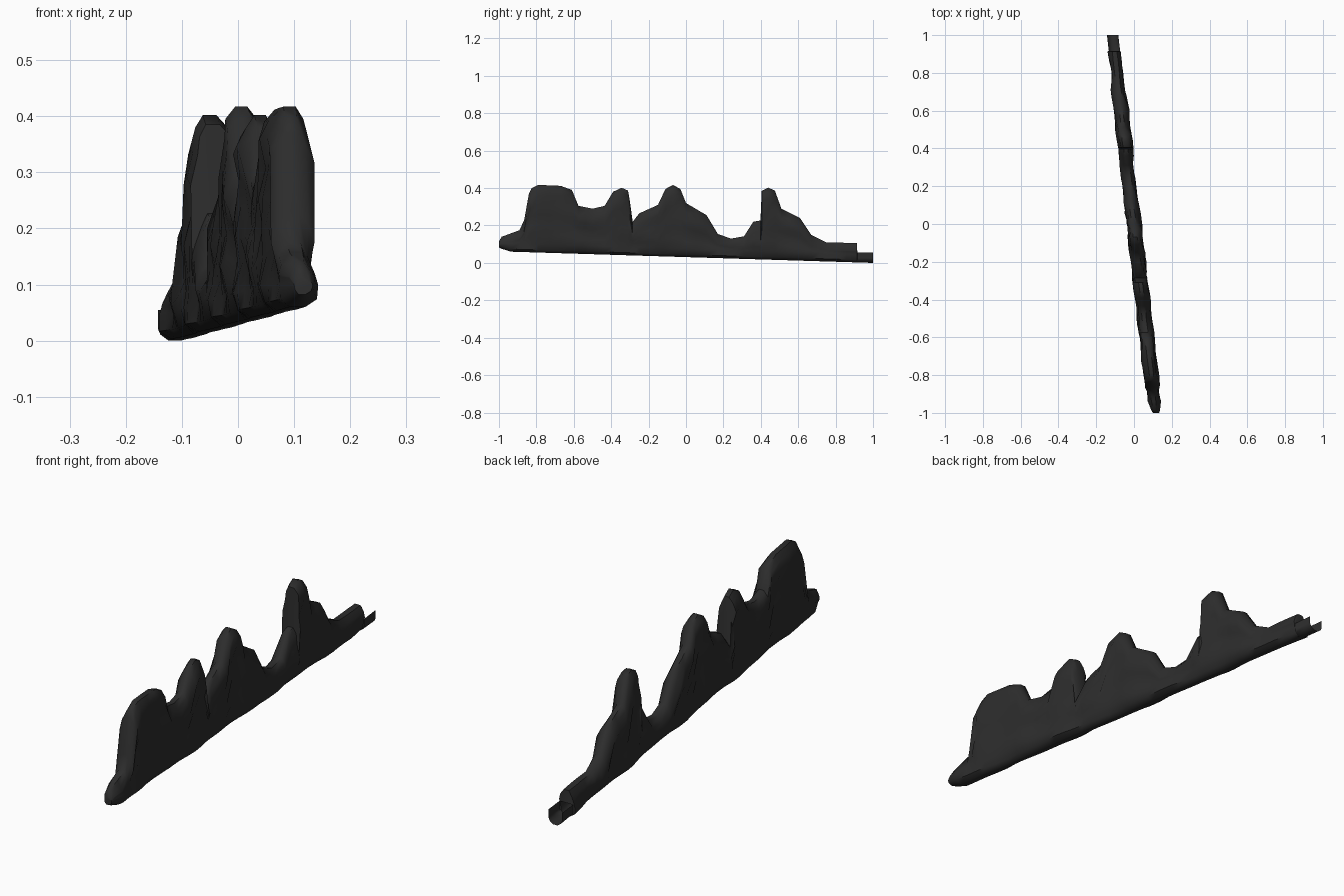
import bpy, bmesh, math

if "Cube" in bpy.data.objects:
    bpy.data.objects.remove(bpy.data.objects["Cube"])

# dark rock colour
rock = bpy.data.materials.new("charcoal rock")
rock.diffuse_color = (0.026, 0.026, 0.026, 1)
rock.use_nodes = True
rock.node_tree.nodes["Principled BSDF"].inputs["Base Color"].default_value = rock.diffuse_color

# skyline of the ridge: (y, height)
SKY = [(-1, .115), (-.985, .14), (-.89, .175), (-.865, .23), (-.84, .37), (-.825, .4),
       (-.79, .417), (-.67, .412), (-.61, .39), (-.575, .305), (-.5, .29), (-.435, .305),
       (-.39, .38), (-.345, .402), (-.31, .387), (-.3, .33), (-.285, .22), (-.25, .265),
       (-.15, .31), (-.11, .395), (-.07, .417), (-.03, .395), (0, .32), (.11, .255),
       (.17, .155), (.24, .13), (.31, .142), (.36, .22), (.398, .227), (.405, .385),
       (.44, .402), (.475, .387), (.51, .29), (.61, .24), (.67, .15), (.75, .11),
       (.914, .106), (.916, .055), (1, .055)]

# add in-between columns so the sides can ripple
cols = []
for (y0, z0), (y1, z1) in zip(SKY, SKY[1:]):
    n = max(1, math.ceil((y1 - y0) / 0.07))
    cols += [(y0 + (y1 - y0) * i / n, z0 + (z1 - z0) * i / n) for i in range(n)]
cols.append(SKY[-1])


def half_section(y, top, side):
    """Points of one flank from the foot up to the crest."""
    low = 0.031 - 0.031 * y
    tip = 1.0
    if y < -0.95:                       # tapered nose at the front
        tip = 0.45 + 0.55 * (y + 1) / 0.05
        low += 0.02 * (1 - (y + 1) / 0.05)
    h = top - low
    trough = y > 0.915
    c1, c2 = min(0.022, h * .25), min(0.055, h * .4)
    levels = [(low, .35), (low + min(.014, h * .2), .85)]
    a, b = low + min(.045, h * .4), top - c2
    levels += [(a + (b - a) * i / 5, 1) for i in range(6)]
    levels += [(top - c1, 1 if trough else .75), (top, 1 if trough else .32)]
    pts = []
    for z, k in levels:
        phase = 0.17 if side > 0 else 0.205
        wave = 0.0065 * math.cos(2 * math.pi * (z - phase) / 0.133 + 13 * (y + 0.8) * side)
        wave += 0.003 * math.sin(31 * y + side)
        w = (0.035 + wave) * k * tip
        if trough:
            w = 0.03 * k
        pts.append((-0.113 * y + side * w, y, z))
    return pts


# ridge: a skin of cross-sections, left open at the back trough
bm = bmesh.new()
rings = []
for y, top in cols:
    loop = half_section(y, top, 1) + half_section(y, top, -1)[::-1]
    rings.append([bm.verts.new(p) for p in loop])
n = len(rings[0])
crest = n // 2 - 1
for (y, _), r0, r1 in zip(cols, rings, rings[1:]):
    for i in range(n):
        if i == crest and y > 0.915:
            continue
        j = (i + 1) % n
        bm.faces.new((r0[i], r0[j], r1[j], r1[i]))
bm.faces.new(rings[0])
bmesh.ops.recalc_face_normals(bm, faces=bm.faces)
mesh = bpy.data.meshes.new("rock_ridge")
bm.to_mesh(mesh)
bm.free()
mesh.materials.append(rock)
ridge = bpy.data.objects.new("rock_ridge", mesh)
bpy.context.collection.objects.link(ridge)
bpy.context.view_layer.objects.active = ridge
ridge.select_set(True)
bpy.ops.object.shade_smooth_by_angle(angle=math.radians(50))
